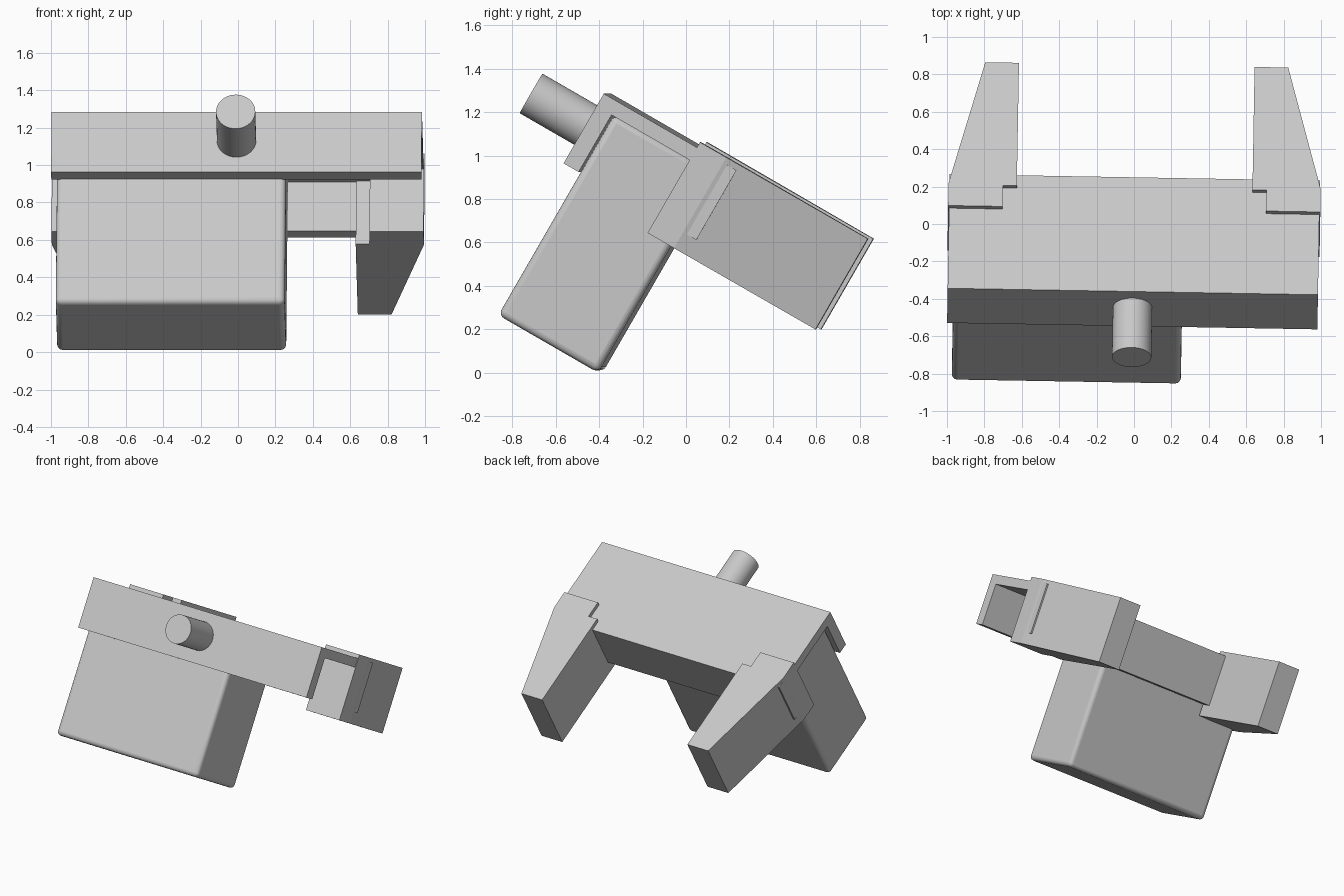
import bpy, bmesh, math
from mathutils import Matrix

cube = bpy.data.objects.get("Cube")
if cube:
    bpy.data.objects.remove(cube, do_unlink=True)

# Single plain grey
grey = bpy.data.materials.new("light_grey")
grey.use_nodes = True
colour = (0.58, 0.58, 0.58, 1)
grey.diffuse_color = colour
grey.node_tree.nodes["Principled BSDF"].inputs["Base Color"].default_value = colour

# Whole gripper leans forward and is turned very slightly
POSE = Matrix.Rotation(math.radians(-1), 4, 'Z') @ Matrix.Rotation(math.radians(-30), 4, 'X')


def finish(name, bm, bevel=0, smooth=False):
    bmesh.ops.recalc_face_normals(bm, faces=bm.faces)
    mesh = bpy.data.meshes.new(name)
    bm.to_mesh(mesh)
    bm.free()
    mesh.materials.append(grey)
    obj = bpy.data.objects.new(name, mesh)
    bpy.context.collection.objects.link(obj)
    obj.matrix_world = POSE
    if bevel:
        mod = obj.modifiers.new("rounded_edges", 'BEVEL')
        mod.width, mod.segments = bevel, 4
    if smooth:
        bpy.ops.object.select_all(action='DESELECT')
        obj.select_set(True)
        bpy.context.view_layer.objects.active = obj
        bpy.ops.object.shade_smooth_by_angle(angle=math.radians(35))
    return obj


def prism(name, points, extrusion):
    """Extrude a closed outline of 3D points along a vector."""
    bm = bmesh.new()
    face = bm.faces.new([bm.verts.new(p) for p in points])
    moved = bmesh.ops.extrude_face_region(bm, geom=[face])["geom"]
    bmesh.ops.translate(bm, vec=extrusion,
                        verts=[v for v in moved if isinstance(v, bmesh.types.BMVert)])
    return finish(name, bm)


# Channel-shaped rail: front lip, top plate and back lip
profile = [(-.955, .562), (-.955, .932), (-.25, .932), (-.25, .562),
           (-.32, .562), (-.32, .865), (-.875, .865), (-.875, .562)]
prism("rail", [(-.99, y, z) for y, z in profile], (1.98, 0, 0))

# Motor housing held inside the rail
bm = bmesh.new()
bmesh.ops.create_cube(bm, size=1)
bmesh.ops.scale(bm, vec=(1.225, .53, 1.065), verts=bm.verts)
bmesh.ops.translate(bm, vec=(-.3475, -.612, .333), verts=bm.verts)
finish("motor_housing", bm, bevel=.03, smooth=True)

# Mounting shaft on the front lip
bm = bmesh.new()
bmesh.ops.create_cone(bm, cap_ends=True, segments=48, radius1=.105, radius2=.105, depth=.34,
                      matrix=Matrix.Translation((0, -1.09, .757)) @ Matrix.Rotation(math.pi / 2, 4, 'X'))
finish("mounting_shaft", bm, smooth=True)

# Mirrored tapered fingers, stepped on the inside
outline = [(.705, -.46), (.995, -.46), (.995, -.32), (.81, .428),
           (.63, .428), (.63, -.33), (.705, -.33)]
for name, side in (("left_finger", 1), ("right_finger", -1)):
    prism(name, [(side * x, y, .478) for x, y in outline], (0, 0, .482))
